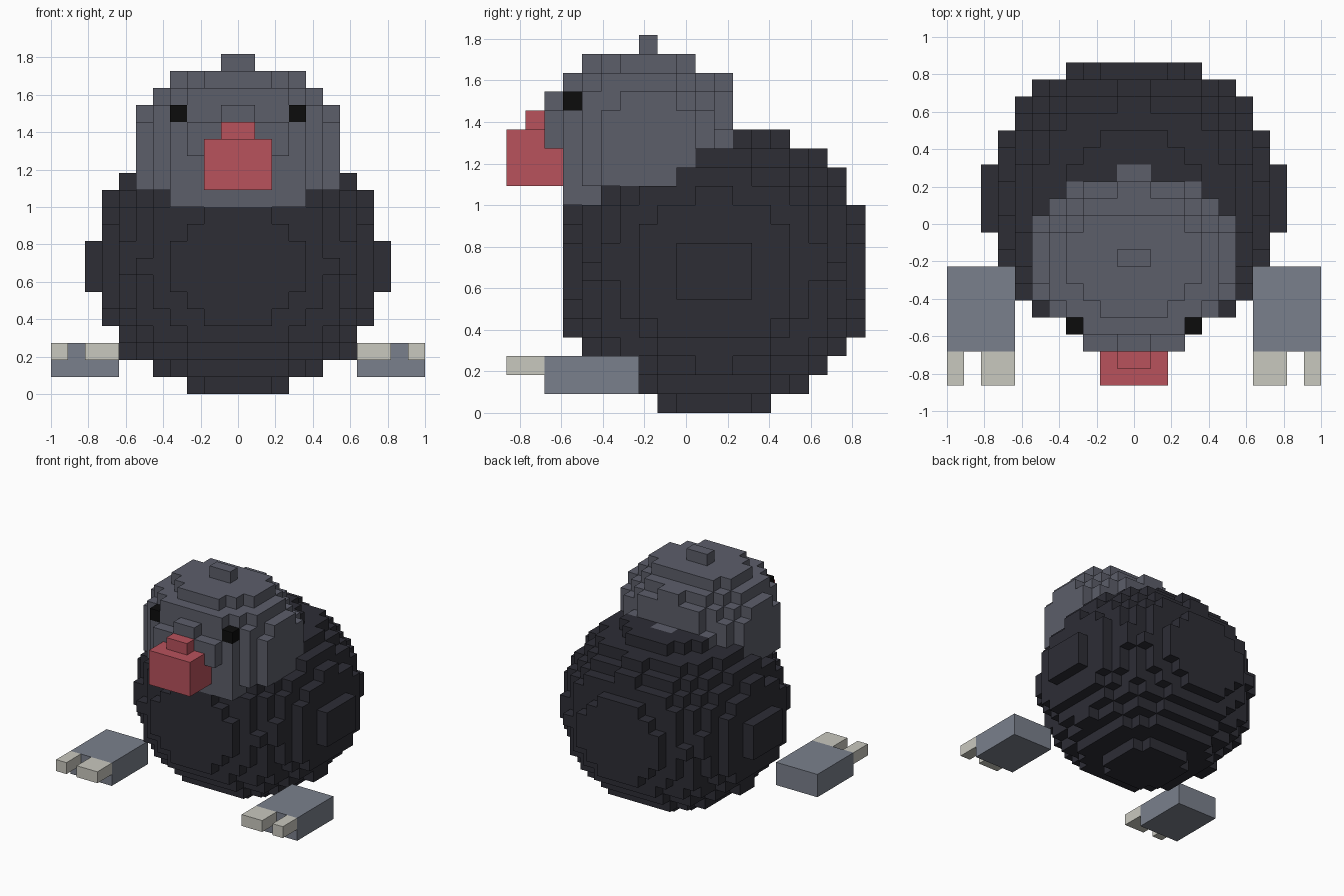
import bpy, bmesh, math
from mathutils import Vector

if "Cube" in bpy.data.objects:
    bpy.data.objects.remove(bpy.data.objects["Cube"])

V = 1 / 11                      # edge of one block
NX, NY, NZ = 11, 19, 20         # half width, depth, height in blocks


def linear(rgb):
    return [((c / 255 + 0.055) / 1.055) ** 2.4 if c > 10 else c / 255 / 12.92 for c in rgb] + [1]


def material(name, rgb):
    m = bpy.data.materials.new(name)
    m.diffuse_color = linear(rgb)
    m.use_nodes = True
    m.node_tree.nodes["Principled BSDF"].inputs["Base Color"].default_value = m.diffuse_color
    return m


def box(i0, i1, j0, j1, k0, k1, mirror=False):
    """Blocks in half-open index ranges, optionally mirrored across x = 0."""
    s = {(i, j, k) for i in range(i0, i1) for j in range(j0, j1) for k in range(k0, k1)}
    return s | {(-1 - i, j, k) for i, j, k in s} if mirror else s


# Round body: an ellipsoid sampled on the grid
def in_body(i, j, k):
    x, y, z = i + .5, j - 10.5, k + .5 - 7.69
    return k < 15 and .01306 * x * x + .0142 * y * y + .0163 * z * z <= 1


# Head: half ellipsoid on top of a straight-sided base
def in_head(i, j, k):
    x, y, z = i + .5, j - 6.7, max(k + .5 - 14.9, 0)
    if k < 11 or j < 3 or (k == 11 and abs(x) > 4):
        return False
    return .026 * x * x + .0364 * y * y + .0463 * z * z <= 1


grid = box(-NX, NX, 0, NY, 0, NZ)
eyes = box(3, 4, 3, 4, 16, 17, True)
beak = box(-2, 2, 0, 2, 12, 15) | box(-2, 2, 2, 3, 12, 14) | box(-1, 1, 1, 2, 15, 16)
head = {c for c in grid if in_head(*c)}
head |= box(-3, 3, 2, 3, 14, 16) | box(-1, 1, 2, 3, 16, 17)   # raised face
head |= box(-1, 1, 12, 13, 14, 15)                            # nape
head -= eyes | beak
body = {c for c in grid if in_body(*c)} - head - eyes - beak
feet = box(7, 11, 2, 7, 1, 3, True)
toes = box(7, 9, 0, 2, 2, 3, True) | box(10, 11, 0, 2, 2, 3, True)

parts = [
    ("body", body, material("charcoal", (45, 45, 53))),
    ("head", head, material("slate grey", (92, 94, 106))),
    ("eyes", eyes, material("black", (12, 12, 12))),
    ("beak", beak, material("dusty red", (184, 82, 92))),
    ("feet", feet, material("blue grey", (122, 128, 140))),
    ("toes", toes, material("bone", (201, 200, 191))),
]
filled = set().union(*(p[1] for p in parts))


def build(name, cells, mat):
    """Skin the blocks with only their exposed faces, then merge flat areas."""
    bm = bmesh.new()
    verts = {}

    def vert(p):
        if p not in verts:
            verts[p] = bm.verts.new((p[0] * V, (p[1] - NY / 2) * V, p[2] * V))
        return verts[p]

    for c in sorted(cells):
        for axis in range(3):
            u, w = (axis + 1) % 3, (axis + 2) % 3
            for side in (0, 1):
                n = list(c)
                n[axis] += 1 if side else -1
                if tuple(n) in filled:
                    continue
                ring = []
                for a, b in ((0, 0), (1, 0), (1, 1), (0, 1)):
                    p = list(c)
                    p[axis] += side
                    p[u] += a
                    p[w] += b
                    ring.append(vert(tuple(p)))
                bm.faces.new(ring if side else ring[::-1])
    me = bpy.data.meshes.new(name)
    bm.to_mesh(me)
    bm.free()
    me.materials.append(mat)
    ob = bpy.data.objects.new(name, me)
    bpy.context.collection.objects.link(ob)


for part in parts:
    build(*part)
